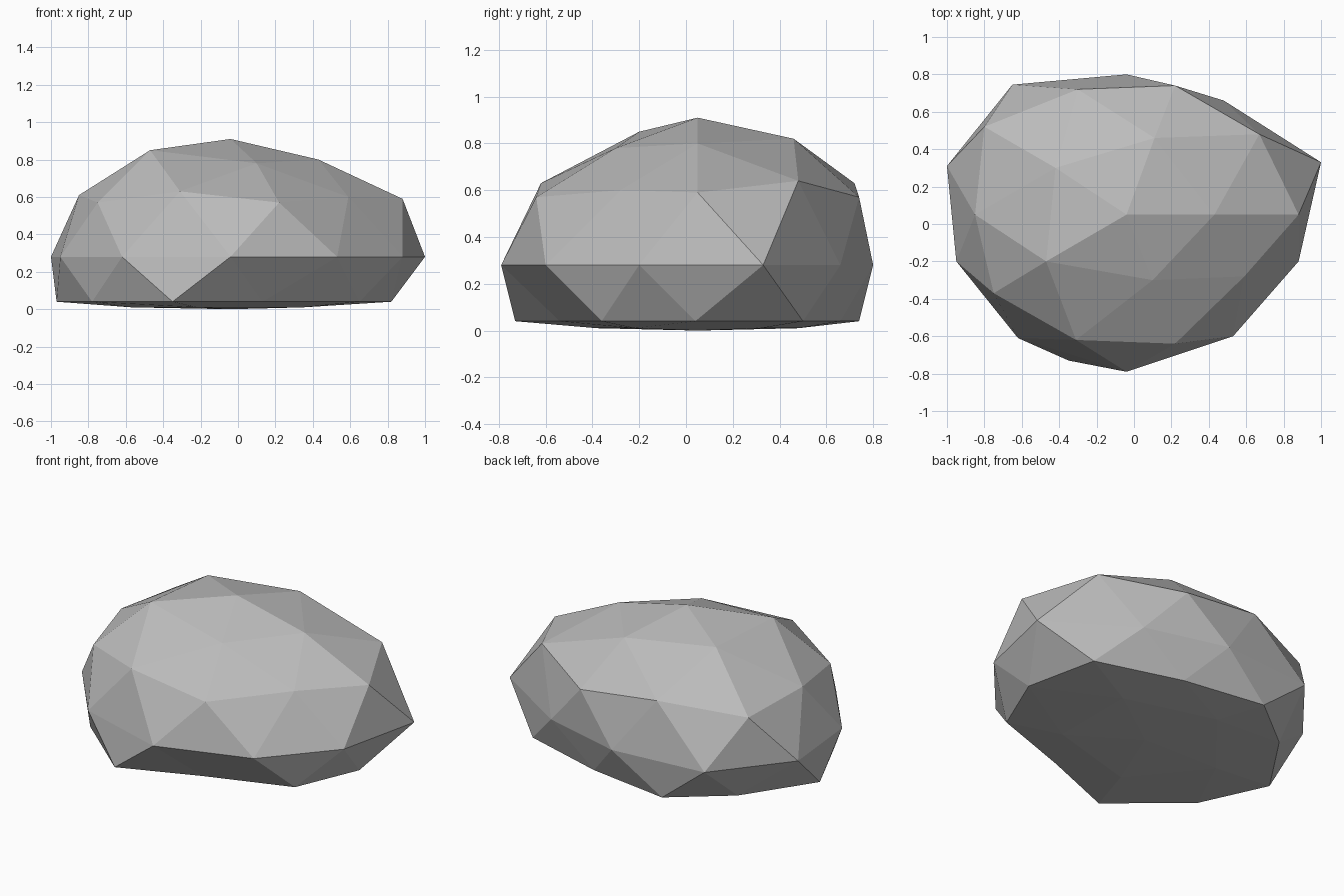
import bpy
import bmesh
import math

default_cube = bpy.data.objects.get("Cube")
if default_cube:
    bpy.data.objects.remove(default_cube, do_unlink=True)

# Uniform stone grey
stone_grey = bpy.data.materials.new("stone_grey")
stone_grey.use_nodes = True
colour = (0.5, 0.5, 0.5, 1)
stone_grey.diffuse_color = colour
for node in stone_grey.node_tree.nodes:
    if node.type == 'BSDF_PRINCIPLED':
        node.inputs["Base Color"].default_value = colour

# Plan outline of each sphere ring from crown to base,
# counter-clockwise from +x, followed by the ring's heights
crown = [(-.04, .05)], [.91]
shoulder = [(.43, .05), (.11, .46), (-.42, .3), (-.47, -.2), (.1, -.3)], [.8, .82, .84, .85, .78]
upper_mid = [(.67, .48), (-.3, .72), (-.85, .05), (-.31, -.62), (.59, -.28)], [.64, .63, .61, .63, .6]
upper_corner = [(.88, .05), (.22, .74), (-.8, .52), (-.75, -.37), (.22, -.64)], [.59, .57, .58, .57, .57]
waist = [(1, .33), (.48, .66), (-.04, .8), (-.65, .745), (-1, .31),
         (-.95, -.2), (-.62, -.61), (-.04, -.79), (.53, -.6), (.88, -.2)], [.28]
lower_corner = [(.72, .5), (-.35, .74), (-.97, .05), (-.35, -.73), (.65, -.36)], [.04]
lower_mid = [(.82, .04), (.18, .66), (-.69, .47), (-.78, -.36), (.13, -.54)], [.04]
underside = [(.35, .32), (-.22, .48), (-.57, .05), (-.22, -.38), (.35, -.22)], [.01]
base = [(-.04, .05)], [0]
rings = [crown, shoulder, upper_mid, upper_corner, waist,
         lower_corner, lower_mid, underside, base]


def turn(vert):
    """Angle around z, nudged so that +x always sorts first."""
    return (math.atan2(vert.co.y, vert.co.x) + 0.1) % math.tau


# Boulder: a faceted icosphere with every ring pushed into shape
bm = bmesh.new()
bmesh.ops.create_icosphere(bm, subdivisions=2, radius=1)
ring_verts = {}
for vert in bm.verts:
    ring_verts.setdefault(round(vert.co.z, 2), []).append(vert)
for level, (plan, heights) in zip(sorted(ring_verts, reverse=True), rings):
    ordered = sorted(ring_verts[level], key=turn)
    for i, (vert, (x, y)) in enumerate(zip(ordered, plan)):
        vert.co = (x, y, heights[i % len(heights)])
bmesh.ops.recalc_face_normals(bm, faces=bm.faces)
for face in bm.faces:
    face.smooth = False

mesh = bpy.data.meshes.new("boulder")
bm.to_mesh(mesh)
bm.free()
mesh.materials.append(stone_grey)
boulder = bpy.data.objects.new("boulder", mesh)
bpy.context.collection.objects.link(boulder)
